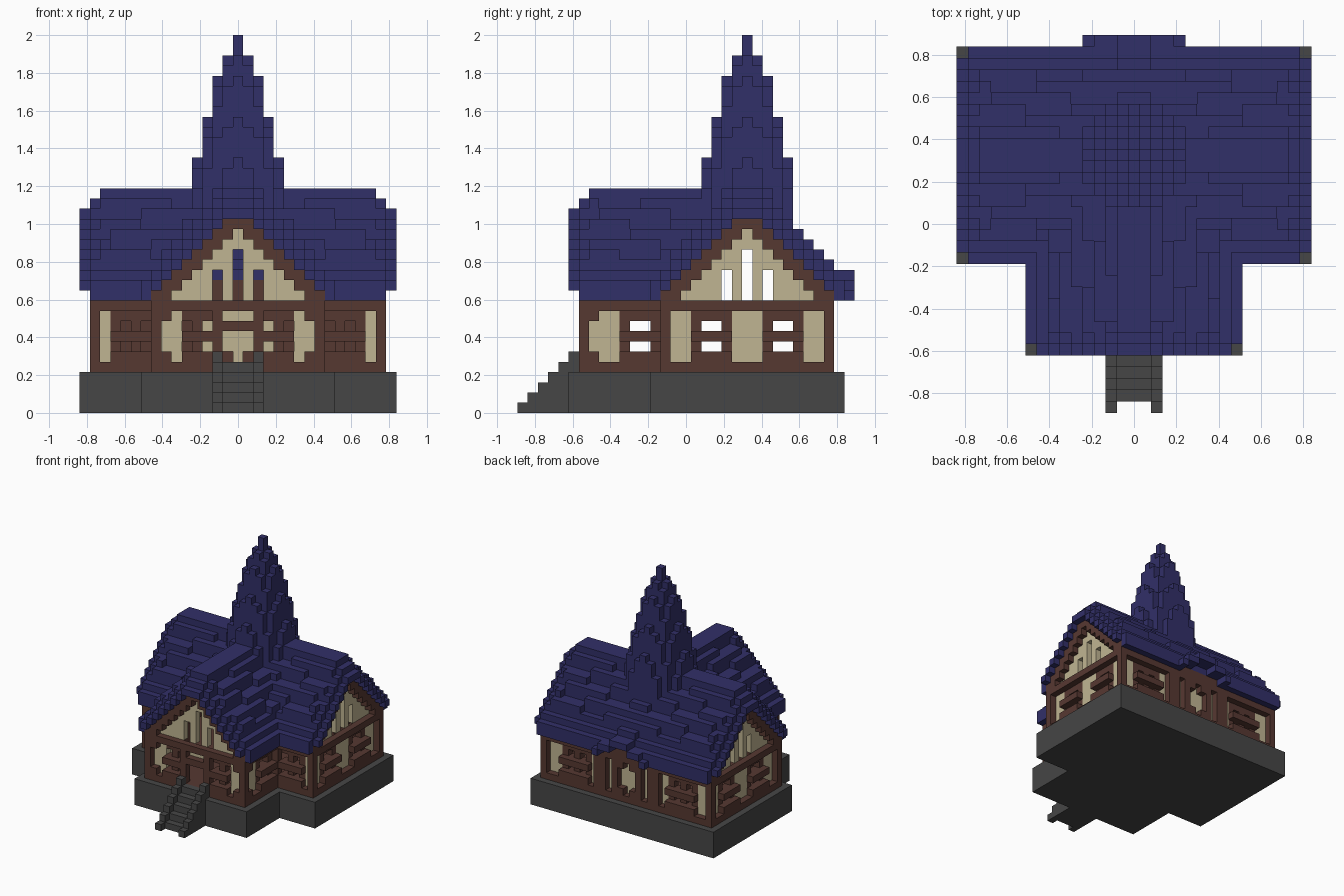
import bpy, bmesh
from mathutils import Vector

if "Cube" in bpy.data.objects:
    bpy.data.objects.remove(bpy.data.objects["Cube"], do_unlink=True)

V = 2 / 37        # block size
EAVE = 11         # layer where the roof begins
RIDGE_Y = 6       # main ridge position along y


def material(name, rgb):
    m = bpy.data.materials.new(name)
    m.use_nodes = True
    m.diffuse_color = (*rgb, 1)
    m.node_tree.nodes["Principled BSDF"].inputs["Base Color"].default_value = (*rgb, 1)
    return m


blue = material("roof_blue", (0.031, 0.029, 0.138))
grey = material("stone_grey", (0.061, 0.061, 0.061))
brown = material("timber_brown", (0.094, 0.040, 0.031))
beige = material("plaster_beige", (0.530, 0.460, 0.290))


def block(x0, x1, y0, y1, z0, z1):
    """Cells of a box; x and y ends included, z1 excluded."""
    return {(x, y, z) for x in range(x0, x1 + 1)
            for y in range(y0, y1 + 1) for z in range(z0, z1)}


def build(name, cells, mat):
    """Skin a set of grid cells with outward quads."""
    bm = bmesh.new()
    verts = {}

    def vert(p):
        key = tuple(round(2 * c) for c in p)
        if key not in verts:
            verts[key] = bm.verts.new((p[0] * V, p[1] * V, (p[2] + 0.5) * V))
        return verts[key]

    for cell in sorted(cells):
        for axis in range(3):
            for sign in (-1, 1):
                n = Vector((0, 0, 0))
                n[axis] = sign
                if tuple(int(c + d) for c, d in zip(cell, n)) in cells:
                    continue
                a = Vector((0, 0, 0))
                a[(axis + 1) % 3] = 0.5
                b = n.cross(a)
                mid = Vector(cell) + n / 2
                bm.faces.new([vert(mid + p) for p in (-a - b, a - b, a + b, b - a)])
    mesh = bpy.data.meshes.new(name)
    bm.to_mesh(mesh)
    bm.free()
    mesh.materials.append(mat)
    bpy.context.collection.objects.link(bpy.data.objects.new(name, mesh))


# Stone base and entrance stairs with raised side rails
build("stone_base", block(-15, 15, -3, 15, 0, 4) | block(-9, 9, -11, -4, 0, 4), grey)
stairs = set()
for step in range(6):
    y = step - 16
    floor = 4 if y == -11 else 0
    stairs |= block(-1, 1, y, y, floor, max(step, floor))
    for x in (-2, 2):
        stairs |= block(x, x, y, y, floor, step + 1)
build("entrance_stairs", stairs, grey)

# Timber floor and the attic beam along the rear
timber = block(-13, 13, -1, 13, 4, 5) | block(-7, 7, -9, -2, 4, 5)
timber |= block(-8, 8, 13, 13, EAVE, 13)
plaster = set()


def wall(pattern, place, braces=()):
    """P post, F frame, W window, B recessed plaster, D doorway; place(u, depth) gives x, y."""
    for u, kind in enumerate(pattern):
        for z in range(4, EAVE + 1):
            beam = z in (4, 10, 11)
            brace = u in braces and z in (5, 9)
            if beam or brace or kind == "P" or (kind == "D" and z == 8):
                timber.add((*place(u, 0), z))
            elif kind in "FW":
                # recessed window frame with protruding sill and middle rail
                if kind == "F" or z not in (6, 8):
                    timber.add((*place(u, 1), z))
                if z in (5, 7):
                    timber.add((*place(u, 0), z))
            elif kind == "B" or z == 9:
                plaster.add((*place(u, 1), z))


def gable(place):
    """Stepped timber trim around recessed plaster with three slit windows."""
    for z in range(EAVE, 19):
        for u in range(-8, 9):
            d = abs(u)
            if 18 - z <= d <= 19 - z:
                timber.add((*place(u, 0), z))
            slit = (u == 0 and z < 16) or (d == 2 and z < 14)
            if d <= 18 - z and not slit:
                plaster.add((*place(u, 1), z))


# Walls, each half mirrored across x (and across the ridge for the side walls)
for s in (-1, 1):
    wall("DDPWFWBBP", lambda u, k: (s * u, k - 10), braces=(7,))
    wall("WFWFBP", lambda u, k: (s * (u + 9), k - 2))
    wall("BBPBPPBFWFWFBBP", lambda u, k: (s * u, 14 - k), braces=(1,))
    wall("PBBBFWWFP", lambda u, k: (s * (8 - k), u - 10), braces=(1,))
    for t in (-1, 1):
        wall("BBFWWFBBP", lambda u, k: (s * (14 - k), RIDGE_Y + t * u))
    gable(lambda u, k: (s * (14 - k), RIDGE_Y + u))
# The eave plate must not close the gable openings
timber -= {c for c in timber if c[2] == EAVE
           and ((abs(c[0]) == 14 and abs(c[1] - RIDGE_Y) < 7)
                or (c[1] == -10 and abs(c[0]) < 7))}
gable(lambda u, k: (u, k - 10))
build("timber_frame", timber, brown)
build("plaster_panels", plaster - timber, beige)


def roof_span(d, along, to_end, flare=False):
    """Bottom and top of a roof column: d from ridge, to_end from the gable edge."""
    if d > 9 or to_end < 0 or (d == 9 and to_end == 0):
        return None
    slope = max(d, 1)
    droop = max(0, 2 - to_end)
    if droop == 0 and d >= 2 and not flare:
        sunken = (along + 4 * d) % 11 < 4
        droop = 1 if sunken or d >= 8 else 0
    return 20 - slope, 23 - slope - droop


# Crossing gable roofs: a column keeps the higher underside and the higher top
roof = set()
for x in range(-15, 16):
    for y in range(-11, 16):
        flare = y > RIDGE_Y and abs(x) < 2
        spans = [roof_span(abs(y - RIDGE_Y), abs(x), 15 - abs(x), flare)]
        if y <= RIDGE_Y:
            spans.append(roof_span(abs(x), y, y + 11))
        spans = [p for p in spans if p]
        if spans:
            roof |= block(x, x, y, y, max(p[0] for p in spans), max(p[1] for p in spans))

# Small arched eave at the rear
for x in range(-4, 5):
    low = 13 - abs(x) // 2
    roof -= block(x, x, 15, 15, EAVE, low)
    roof |= block(x, x, 15, 16, low, low + 1)
build("shingle_roof", roof, blue)

# Spire: stepped cone, heights interpolated over the radius
HEIGHTS = (37, 35, 33, 29, 25, 19)
spire = set()
for x in range(-4, 5):
    for y in range(-4, 5):
        r = (x * x + y * y) ** 0.5
        if r < 4.9:
            i = int(r)
            top = HEIGHTS[i] + (HEIGHTS[i + 1] - HEIGHTS[i]) * (r - i)
            spire |= block(x, x, y + RIDGE_Y, y + RIDGE_Y, 20 - max(abs(y), 1), round(top))
build("spire", spire - roof, blue)
